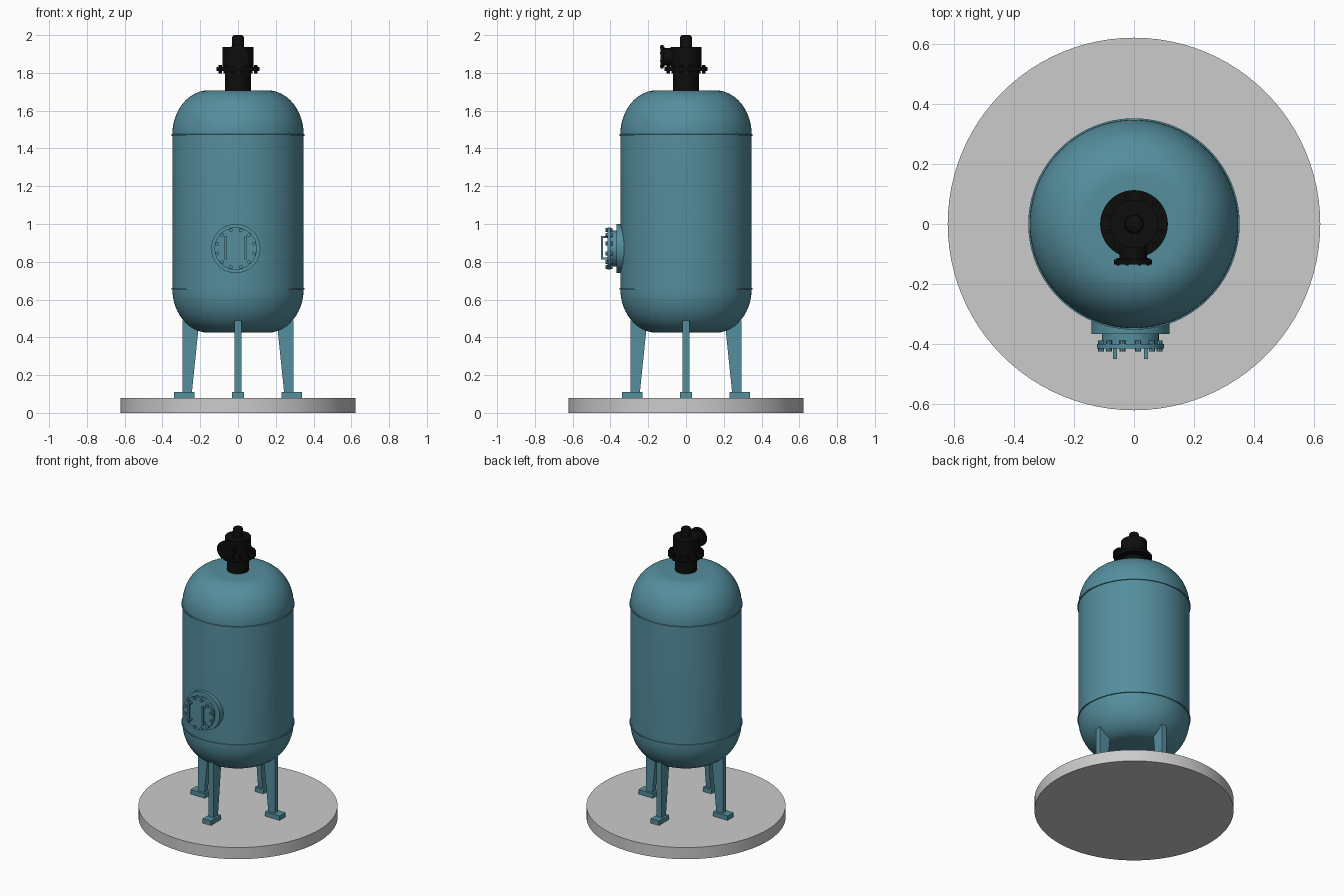
import bpy, bmesh
from math import sin, cos, pi, radians
from mathutils import Matrix, Vector

if "Cube" in bpy.data.objects:
    bpy.data.objects.remove(bpy.data.objects["Cube"])


def material(name, rgb):
    m = bpy.data.materials.new(name)
    m.diffuse_color = (*rgb, 1)
    m.use_nodes = True
    m.node_tree.nodes["Principled BSDF"].inputs["Base Color"].default_value = m.diffuse_color
    return m


TEAL = material("teal_paint", (0.09, 0.27, 0.34))
BLACK = material("black_paint", (0.004, 0.004, 0.004))
TO_FRONT = Matrix.Rotation(radians(90), 4, 'X')   # local +z -> -y


def finish(name, bm, mat):
    bmesh.ops.recalc_face_normals(bm, faces=bm.faces)
    me = bpy.data.meshes.new(name)
    bm.to_mesh(me)
    bm.free()
    ob = bpy.data.objects.new(name, me)
    bpy.context.collection.objects.link(ob)
    if mat:
        me.materials.append(mat)
    bpy.ops.object.select_all(action='DESELECT')
    ob.select_set(True)
    bpy.context.view_layer.objects.active = ob
    bpy.ops.object.shade_smooth_by_angle(angle=radians(35))
    return ob


def lathe(name, profile, mat=None, seg=64, at=(0, 0, 0), front=False):
    """Revolve (radius, height) points; starts and ends are capped."""
    bm = bmesh.new()
    rings = [[bm.verts.new((r * cos(2 * pi * i / seg), r * sin(2 * pi * i / seg), z))
              for i in range(seg)] for r, z in profile]
    for a, b in zip(rings, rings[1:]):
        for i in range(seg):
            j = (i + 1) % seg
            bm.faces.new((a[i], a[j], b[j], b[i]))
    bm.faces.new(rings[0])
    bm.faces.new(rings[-1])
    m = Matrix.Translation(at) @ (TO_FRONT if front else Matrix())
    bmesh.ops.transform(bm, matrix=m, verts=bm.verts)
    return finish(name, bm, mat)


def bolts(name, mat, count, ring, r, length, at, front=False, phase=0.5, sides=8):
    """Circle of bolts centred on `at`."""
    bm = bmesh.new()
    base = Matrix.Translation(at) @ (TO_FRONT if front else Matrix())
    for i in range(count):
        a = 2 * pi * (i + phase) / count
        m = base @ Matrix.Translation((ring * cos(a), ring * sin(a), 0))
        bmesh.ops.create_cone(bm, cap_ends=True, segments=sides, radius1=r,
                              radius2=r, depth=length, matrix=m)
    return finish(name, bm, mat)


def box(bm, size, at, turn=Matrix()):
    m = turn @ Matrix.Translation(at) @ Matrix.Diagonal((*size, 1))
    bmesh.ops.create_cube(bm, size=1, matrix=m)


# Grey round base
lathe("base_slab", [(0.622, 0), (0.622, 0.08)], seg=96)

# Tank shell with domed heads
R, A, B = 0.348, 0.19, 0.235
Z0, Z1 = 0.66, 1.472
N = 14
lower = [(R - A + A * sin(pi / 2 * i / N), Z0 - B * cos(pi / 2 * i / N)) for i in range(N + 1)]
upper = [(R - A + A * cos(pi / 2 * i / N), Z1 + B * sin(pi / 2 * i / N)) for i in range(N + 1)]
lathe("tank_shell", lower + upper, TEAL, seg=96)

# Weld seams
for name, z in (("lower_seam", 0.657), ("upper_seam", 1.471)):
    lathe(name, [(R - 0.005, z - 0.006), (R + 0.005, z - 0.004),
                 (R + 0.005, z + 0.004), (R - 0.005, z + 0.006)], TEAL, seg=96)

# Four tapered legs with foot plates
for i, side in enumerate(("right", "back", "left", "front")):
    turn = Matrix.Rotation(i * pi / 2, 4, 'Z')
    bm = bmesh.new()
    outline = [(0.245, 0.10), (0.293, 0.10), (0.293, 0.488), (0.205, 0.488)]
    f = bm.faces.new([bm.verts.new((x, -0.018, z)) for x, z in outline])
    ext = bmesh.ops.extrude_face_region(bm, geom=[f])
    bmesh.ops.translate(bm, vec=(0, 0.036, 0),
                        verts=[v for v in ext['geom'] if isinstance(v, bmesh.types.BMVert)])
    bmesh.ops.transform(bm, matrix=turn, verts=bm.verts)
    finish(side + "_leg", bm, TEAL)
    bm = bmesh.new()
    box(bm, (0.11, 0.064, 0.032), (0.285, 0, 0.095), turn)
    finish(side + "_foot", bm, TEAL)

# Manway on the front: pad, neck, cover, bolts, handles
MX, MZ = -0.012, 0.87
lathe("manway", [(0.13, 0.28), (0.13, 0.368), (0.095, 0.368), (0.095, 0.400),
                 (0.112, 0.400), (0.112, 0.415)], TEAL, at=(MX, 0, MZ), front=True)
bolts("manway_bolts", TEAL, 12, 0.101, 0.01, 0.036, (MX, -0.407, MZ), True)
for name, dx in (("left_handle", -0.052), ("right_handle", 0.052)):
    bm = bmesh.new()
    box(bm, (0.013, 0.011, 0.125), (MX + dx, -0.4445, MZ + 0.005))
    for s in (-1, 1):
        box(bm, (0.013, 0.035, 0.011), (MX + dx, -0.4265, MZ + 0.005 + s * 0.057))
    finish(name, bm, TEAL)

# Black top valve: neck, flange, body, cap
lathe("valve_neck", [(0.068, 1.69), (0.068, 1.812)], BLACK)
lathe("valve_flange", [(0.113, 1.81), (0.113, 1.830)], BLACK)
bolts("valve_flange_bolts", BLACK, 12, 0.097, 0.009, 0.044, (0, 0, 1.82))
lathe("valve_body", [(0.081, 1.828), (0.081, 1.937)], BLACK)
lathe("valve_cap", [(0.032, 1.93), (0.032, 1.985), (0.028, 1.996), (0.02, 2.0)], BLACK, seg=32)

# Side outlet of the valve
lathe("outlet", [(0.046, 0.03), (0.046, 0.119), (0.063, 0.119), (0.063, 0.135)],
      BLACK, at=(-0.003, 0, 1.885), front=True)
bolts("outlet_bolts", BLACK, 8, 0.054, 0.005, 0.024, (-0.003, -0.126, 1.885), True)
